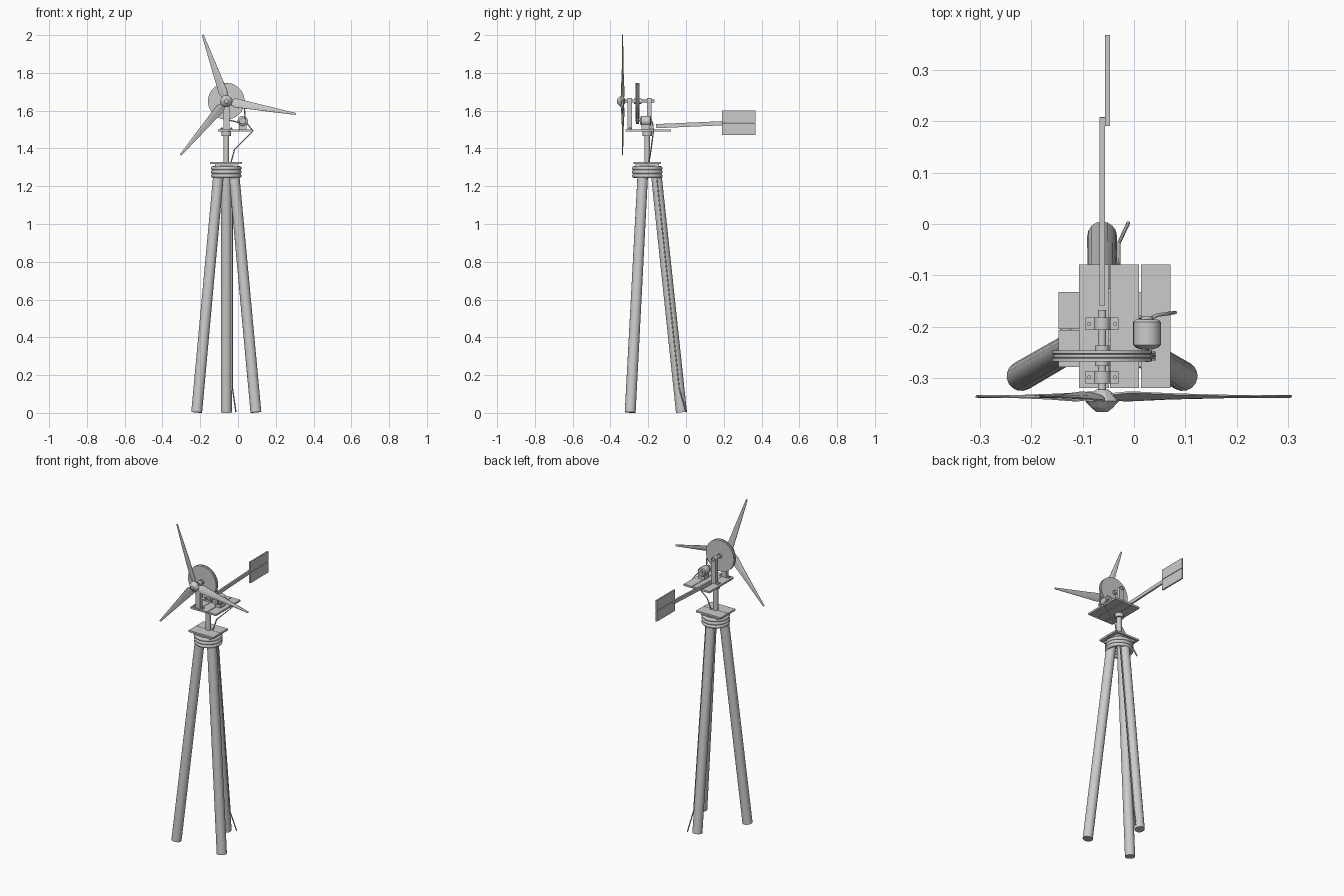
import bpy, bmesh, math
from mathutils import Vector, Matrix

if "Cube" in bpy.data.objects:
    bpy.data.objects.remove(bpy.data.objects["Cube"])

grey = bpy.data.materials.new("plain grey")
grey.diffuse_color = (0.6, 0.6, 0.6, 1)
grey.use_nodes = True
grey.node_tree.nodes["Principled BSDF"].inputs["Base Color"].default_value = grey.diffuse_color
CX, CY = -0.062, -0.205          # tower centre
SZ = 1.65                        # rotor shaft height
YAXIS = Vector((0, 1, 0))


def finish(name, bm, smooth=False):
    bmesh.ops.recalc_face_normals(bm, faces=bm.faces)
    me = bpy.data.meshes.new(name)
    bm.to_mesh(me)
    bm.free()
    me.materials.append(grey)
    ob = bpy.data.objects.new(name, me)
    bpy.context.collection.objects.link(ob)
    if smooth:
        bpy.ops.object.select_all(action='DESELECT')
        ob.select_set(True)
        bpy.context.view_layer.objects.active = ob
        bpy.ops.object.shade_smooth_by_angle(angle=math.radians(35))
    return ob


def box(name, x0, x1, y0, y1, z0, z1, tilt=0):
    bm = bmesh.new()
    c = Vector(((x0 + x1) / 2, (y0 + y1) / 2, (z0 + z1) / 2))
    bmesh.ops.create_cube(bm, size=1, matrix=Matrix.Translation(c)
                          @ Matrix.Rotation(tilt, 4, 'X')
                          @ Matrix.Diagonal((x1 - x0, y1 - y0, z1 - z0, 1)))
    return finish(name, bm)


def turned(name, profile, origin, axis, sides=24, smooth=True):
    """Closed solid of revolution from (distance along axis, radius) pairs."""
    bm = bmesh.new()
    m = Matrix.Translation(origin) @ Vector(axis).to_track_quat('Z', 'Y').to_matrix().to_4x4()
    rings = []
    for d, r in profile:
        rings.append([bm.verts.new(m @ Vector((r * math.cos(a), r * math.sin(a), d)))
                      for a in (2 * math.pi * i / sides for i in range(sides))])
    for lo, hi in zip(rings, rings[1:]):
        for i in range(sides):
            j = (i + 1) % sides
            bm.faces.new((lo[i], lo[j], hi[j], hi[i]))
    bm.faces.new(rings[0])
    bm.faces.new(rings[-1])
    return finish(name, bm, smooth)


def tube(name, pts, radius, cyclic=False, res=2):
    cu = bpy.data.curves.new(name, 'CURVE')
    cu.dimensions = '3D'
    cu.bevel_depth, cu.bevel_resolution, cu.use_fill_caps = radius, res, True
    sp = cu.splines.new('POLY')
    sp.points.add(len(pts) - 1)
    for p, co in zip(sp.points, pts):
        p.co = (*co, 1)
    sp.use_cyclic_u = cyclic
    cu.materials.append(grey)
    ob = bpy.data.objects.new(name, cu)
    bpy.context.collection.objects.link(ob)
    bpy.ops.object.select_all(action='DESELECT')
    ob.select_set(True)
    bpy.context.view_layer.objects.active = ob
    bpy.ops.object.convert(target='MESH')


# Tripod legs
for k, a in enumerate((90, 210, 330)):
    d = Vector((math.cos(math.radians(a)), math.sin(math.radians(a)), 0))
    foot = Vector((CX, CY, 0.003)) + d * 0.181
    top = Vector((CX, CY, 1.305)) + d * 0.043
    turned(f"leg_{k}", [(0, 0.029), ((top - foot).length, 0.028)], foot, top - foot, 16)

# Rope lashing around the leg tops
for k in range(3):
    ring = [(CX + 0.070 * math.cos(t), CY + 0.070 * math.sin(t), 1.255 + 0.02 * k)
            for t in (2 * math.pi * i / 32 for i in range(32))]
    tube(f"rope_{k}", ring, 0.0115, True)

# Lower platform: cleat and two planks
box("lower_cleat", CX - 0.06, CX + 0.06, CY - 0.062, CY + 0.062, 1.303, 1.317)
for s in (-1, 1):
    y0, y1 = sorted((CY + s * 0.001, CY + s * 0.073))
    box("lower_plank", -0.147, 0.022, y0, y1, 1.317, 1.328)

# Mast and collar
turned("mast", [(1.32, 0.015), (1.492, 0.015)], (CX, CY, 0), (0, 0, 1), 16)
turned("mast_collar", [(1.466, 0.025), (1.491, 0.025)], (CX, CY, 0), (0, 0, 1), 16)

# Upper platform planks
for x0, x1 in ((-0.107, -0.049), (-0.047, 0.010), (0.014, 0.071)):
    box("upper_plank", x0, x1, -0.319, -0.079, 1.490, 1.501)

# Bearing posts with bolted feet
for y in (-0.298, -0.194):
    box("bearing_post", CX - 0.016, CX + 0.016, y - 0.012, y + 0.012, 1.50, SZ)
    turned("bearing", [(-0.012, 0.016), (0.012, 0.016)], (CX, y, SZ), YAXIS, 16)
    box("post_foot", CX - 0.032, CX + 0.032, y - 0.012, y + 0.012, 1.501, 1.506)
    for s in (-1, 1):
        turned("bolt", [(0, 0.004), (0.005, 0.004)], (CX + s * 0.025, y, 1.505), (0, 0, 1), 8)

# Shaft and large grooved wheel
turned("shaft", [(-0.34, 0.008), (-0.167, 0.008)], (CX, 0, SZ), YAXIS, 16)
turned("drive_wheel", [(-0.276, 0.014), (-0.267, 0.014), (-0.267, 0.097), (-0.261, 0.097),
                       (-0.258, 0.090), (-0.255, 0.090), (-0.252, 0.097), (-0.246, 0.097),
                       (-0.246, 0.014), (-0.236, 0.014)], (CX, 0, SZ), YAXIS, 40)

# Generator, its cradle and small pulley
GX, GZ = 0.025, 1.546
turned("generator", [(-0.244, 0.010), (-0.240, 0.022), (-0.235, 0.027), (-0.190, 0.027),
                     (-0.186, 0.022), (-0.186, 0.011), (-0.180, 0.011)], (GX, 0, GZ), YAXIS, 20)
box("generator_cradle", GX - 0.020, GX + 0.020, -0.235, -0.190, 1.501, 1.527)
turned("generator_shaft", [(-0.268, 0.004), (-0.24, 0.004)], (GX, 0, GZ), YAXIS, 10)
turned("small_pulley", [(-0.265, 0.017), (-0.261, 0.017), (-0.258, 0.011), (-0.255, 0.011),
                        (-0.252, 0.017), (-0.248, 0.017)], (GX, 0, GZ), YAXIS, 16)

# Drive belt: big arc, then small arc
R, r = 0.093, 0.014
th = math.atan2(GZ - SZ, GX - CX)
al = math.acos((R - r) / math.hypot(GZ - SZ, GX - CX))
belt = []
for i in range(33):
    t = th + al + (2 * math.pi - 2 * al) * i / 32
    belt.append((CX + R * math.cos(t), -0.2565, SZ + R * math.sin(t)))
for i in range(9):
    t = th - al + 2 * al * i / 8
    belt.append((GX + r * math.cos(t), -0.2565, GZ + r * math.sin(t)))
tube("belt", belt, 0.004, True, 1)

# Hub
turned("hub", [(-0.322, 0.012), (-0.328, 0.020), (-0.344, 0.033), (-0.357, 0.021),
               (-0.365, 0.011)], (CX, 0, SZ), YAXIS, 10, False)

# Twisted, tapered blades
for k in range(3):
    bm = bmesh.new()
    rot = Matrix.Translation((CX, -0.335, SZ)) @ Matrix.Rotation(-math.radians(109.6 + 120 * k), 4, 'Y')
    rings = []
    for span, chord, thick, pitch in ((0.015, 0.022, 0.010, 24), (0.05, 0.050, 0.008, 20),
                                      (0.14, 0.038, 0.007, 14), (0.25, 0.025, 0.006, 9),
                                      (0.374, 0.010, 0.005, 5)):
        p = math.radians(pitch)
        c = Vector((0, math.sin(p), math.cos(p))) * chord / 2
        n = Vector((0, math.cos(p), -math.sin(p))) * thick / 2
        o = Vector((span, 0, 0))
        rings.append([bm.verts.new(rot @ (o + v)) for v in
                      (c - n * 0.4, c + n * 0.4, n - c * 0.2, -c + n * 0.4, -c - n * 0.4, -n - c * 0.2)])
    for lo, hi in zip(rings, rings[1:]):
        for i in range(6):
            bm.faces.new((lo[i], lo[(i + 1) % 6], hi[(i + 1) % 6], hi[i]))
    bm.faces.new(rings[0])
    bm.faces.new(rings[-1])
    finish(f"blade_{k}", bm)

# Tail boom and two-board vane
box("tail_boom", -0.067, -0.056, -0.158, 0.208, 1.515, 1.537, math.radians(2.5))
box("vane_lower", -0.056, -0.047, 0.190, 0.367, 1.470, 1.535)
box("vane_upper", -0.056, -0.047, 0.190, 0.367, 1.538, 1.602)

# Cable from generator down the back leg to the ground
tube("cable", [(0.034, -0.183, 1.545), (0.045, -0.177, 1.535), (0.080, -0.172, 1.492),
               (-0.018, -0.185, 1.395), (-0.036, -0.195, 1.330), (-0.030, -0.155, 1.25),
               (-0.029, -0.036, 0.13), (-0.011, 0.002, 0.004)], 0.0035)
